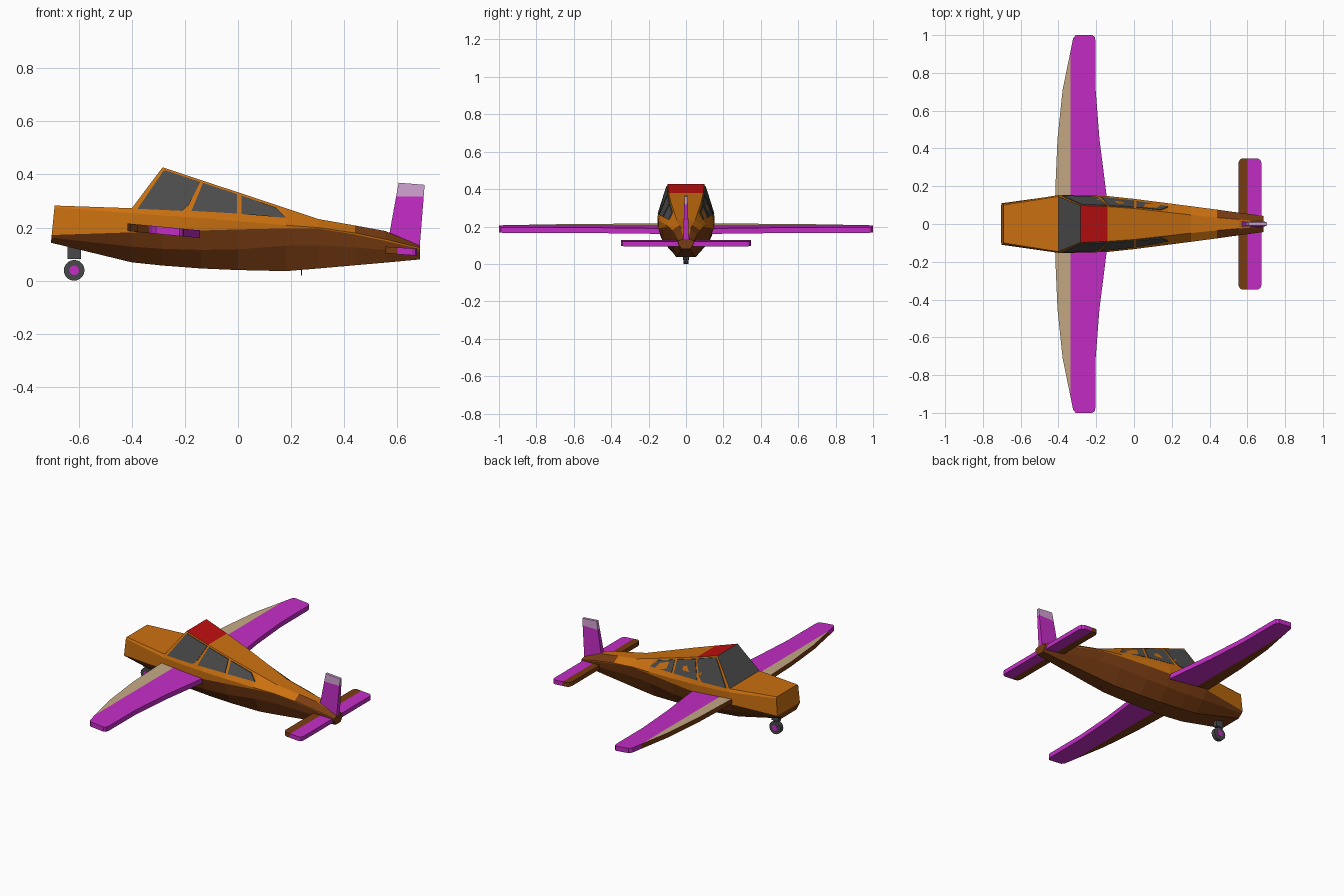
import bpy, bmesh, math
from mathutils import Vector

if "Cube" in bpy.data.objects:
    bpy.data.objects.remove(bpy.data.objects["Cube"])

def mat(name, c):
    m = bpy.data.materials.new(name)
    m.diffuse_color = (*c, 1)
    m.use_nodes = True
    m.node_tree.nodes["Principled BSDF"].inputs["Base Color"].default_value = m.diffuse_color
    return m

ORANGE = mat("orange", (0.60, 0.165, 0.005))
BROWN = mat("brown", (0.19, 0.045, 0.006))
MAGENTA = mat("magenta", (0.55, 0.026, 0.56))
TAN = mat("tan", (0.56, 0.40, 0.23))
RED = mat("red", (0.52, 0.005, 0.005))
GLASS = mat("dark glass", (0.075, 0.075, 0.075))
GREY = mat("dark grey", (0.065, 0.065, 0.07))
LILAC = mat("lilac", (0.63, 0.36, 0.63))

def finish(bm, name, mats):
    bmesh.ops.recalc_face_normals(bm, faces=bm.faces)
    me = bpy.data.meshes.new(name)
    bm.to_mesh(me)
    bm.free()
    for m in mats:
        me.materials.append(m)
    ob = bpy.data.objects.new(name, me)
    bpy.context.collection.objects.link(ob)
    return ob

# Fuselage stations: x, then (half width, z) of roof edge, shoulder, paint line, chine, keel
STATIONS = [
    (-0.697, (.100, .283), (.107, .276), (.110, .172), (.100, .162), (.072, .143)),
    (-0.400, (.146, .273), (.153, .254), (.151, .182), (.125, .128), (.060, .069)),
    (-0.284, (.098, .427), (.152, .245), (.150, .185), (.125, .120), (.060, .057)),
    (-0.140, (.092, .379), (.148, .236), (.146, .189), (.122, .116), (.058, .046)),
    (0.000, (.082, .333), (.133, .224), (.131, .193), (.112, .118), (.055, .040)),
    (0.180, (.062, .273), (.110, .209), (.109, .197), (.095, .132), (.048, .036)),
    (0.303, (.048, .232), (.094, .200), (.092, .196), (.080, .133), (.043, .046)),
    (0.440, (.034, .208), (.076, .180), (.075, .174), (.066, .125), (.036, .058)),
    (0.555, (.024, .187), (.060, .156), (.059, .150), (.054, .116), (.030, .068)),
    (0.685, (.014, .132), (.043, .124), (.043, .120), (.041, .108), (.024, .080)),
]

def build_fuselage():
    bm = bmesh.new()
    rings = []
    for i, (x, *pts) in enumerate(STATIONS):
        lean = 0.1 if i == 0 else 0          # raked nose face
        loop = [(y, z) for y, z in pts] + [(-y, z) for y, z in reversed(pts)]
        rings.append([bm.verts.new((x + lean * (z - .22), y, z)) for y, z in loop])
    for i in range(len(rings) - 1):
        a, b = rings[i], rings[i + 1]
        for j in range(10):
            k = (j + 1) % 10
            f = bm.faces.new((a[j], a[k], b[k], b[j]))
            band = min(j, 8 - j) if j < 9 else 9
            if band == 9:                    # top strip: windscreen, red roof, orange decks
                f.material_index = {1: 2, 2: 3}.get(i, 0)
            elif band >= 2 or (band == 0 and i >= 7):
                f.material_index = 1
    # nose cap in two paints, tail cap
    n = rings[0]
    bm.faces.new((n[0], n[1], n[2], n[7], n[8], n[9]))
    bm.faces.new(n[2:8]).material_index = 1
    bm.faces.new(rings[-1]).material_index = 1
    finish(bm, "fuselage", [ORANGE, BROWN, GLASS, RED])

def side_y(x, z):
    """Half width of the cabin side at x, z."""
    for s, t in zip(STATIONS, STATIONS[1:]):
        if s[0] <= x <= t[0]:
            u = (x - s[0]) / (t[0] - s[0])
            top = Vector(s[1]).lerp(Vector(t[1]), u)
            low = Vector(s[2]).lerp(Vector(t[2]), u)
            return low.x + (top.x - low.x) * (z - low.y) / (top.y - low.y)

def build_windows():
    panes = {
        "front": [(-.378, .270), (-.284, .408), (-.275, .415), (-.142, .371), (-.185, .285), (-.21, .262)],
        "middle": [(-.175, .262), (-.132, .367), (-.003, .325), (-.003, .252)],
        "rear": [(.014, .250), (.014, .319), (.143, .275), (.18, .236)],
    }
    for name, pts in panes.items():
        for side, s in (("left", -1), ("right", 1)):
            bm = bmesh.new()
            out = [bm.verts.new((x, s * (side_y(x, z) + .004), z + .001)) for x, z in pts]
            inn = [bm.verts.new((v.co.x, v.co.y - s * .006, v.co.z)) for v in out]
            bm.faces.new(out)
            bm.faces.new(inn)
            for i in range(len(pts)):
                k = (i + 1) % len(pts)
                bm.faces.new((out[i], out[k], inn[k], inn[i]))
            finish(bm, f"{name}_window_{side}", [GLASS])

def slab(name, outline, top, thick, split, mats):
    """Mirrored flat surface; the part ahead of x = split gets its own paint."""
    pts = outline + [(x, -y) for x, y in reversed(outline)]
    bm = bmesh.new()
    up = [bm.verts.new((x, y, top(x))) for x, y in pts]
    dn = [bm.verts.new((x, y, top(x) - thick)) for x, y in pts]
    bm.faces.new(up)
    bm.faces.new(dn)
    for i in range(len(pts)):
        k = (i + 1) % len(pts)
        bm.faces.new((up[i], up[k], dn[k], dn[i]))
    bmesh.ops.bisect_plane(bm, geom=bm.verts[:] + bm.edges[:] + bm.faces[:],
                           plane_co=(split, 0, 0), plane_no=(1, 0, 0))
    bmesh.ops.recalc_face_normals(bm, faces=bm.faces)
    for f in bm.faces:
        if f.calc_center_median().x < split - .001:
            f.material_index = 1 if f.normal.z > .5 else 2
    finish(bm, name, mats)

def build_fin():
    bm = bmesh.new()
    prof = [(.560, .120, .016), (.605, .369, .008), (.703, .361, .008), (.683, .110, .016)]
    l = [bm.verts.new((x, y, z)) for x, z, y in prof]
    r = [bm.verts.new((x, -y, z)) for x, z, y in prof]
    bm.faces.new(l)
    bm.faces.new(r)
    for i in range(4):
        k = (i + 1) % 4
        bm.faces.new((l[i], l[k], r[k], r[i]))
    bmesh.ops.bisect_plane(bm, geom=bm.verts[:] + bm.edges[:] + bm.faces[:],
                           plane_co=(.65, 0, .318), plane_no=(0, 0, 1))
    for f in bm.faces:
        f.material_index = int(f.calc_center_median().z > .319)
    finish(bm, "tail_fin", [MAGENTA, LILAC])

def box(name, lo, hi, m):
    bm = bmesh.new()
    bmesh.ops.create_cube(bm, size=1)
    for v in bm.verts:
        v.co = [lo[i] + (v.co[i] + .5) * (hi[i] - lo[i]) for i in range(3)]
    finish(bm, name, [m])

def disc(name, r, depth, m):
    bpy.ops.mesh.primitive_cylinder_add(vertices=20, radius=r, depth=depth,
                                        location=(-.617, 0, .039), rotation=(math.pi / 2, 0, 0))
    ob = bpy.context.object
    ob.name = name
    ob.data.materials.append(m)

build_fuselage()
build_windows()
build_fin()

# Main wing and tailplane
slab("wing", [(-.418, .10), (-.416, .20), (-.405, .45), (-.378, .71), (-.328, .955), (-.322, .985), (-.308, 1.0),
              (-.220, 1.0), (-.208, .99), (-.204, .97), (-.203, .71), (-.183, .45), (-.145, .15), (-.145, .10)],
     lambda x: .216 - (x + .42) * .095, .029, -.336, [MAGENTA, TAN, BROWN])
slab("tailplane", [(.553, .02), (.553, .325), (.560, .34), (.572, .347),
                   (.655, .347), (.668, .34), (.674, .325), (.674, .02)],
     lambda x: .129 - (x - .55) * .07, .026, .60, [MAGENTA, BROWN, BROWN])

# Nose gear and belly aerial
box("nose_strut", (-.642, -.012, .082), (-.592, .012, .17), GREY)
disc("nose_wheel", .039, .026, GREY)
disc("wheel_hub", .018, .031, MAGENTA)
box("belly_aerial", (.237, -.002, .020), (.242, .002, .05), GREY)
